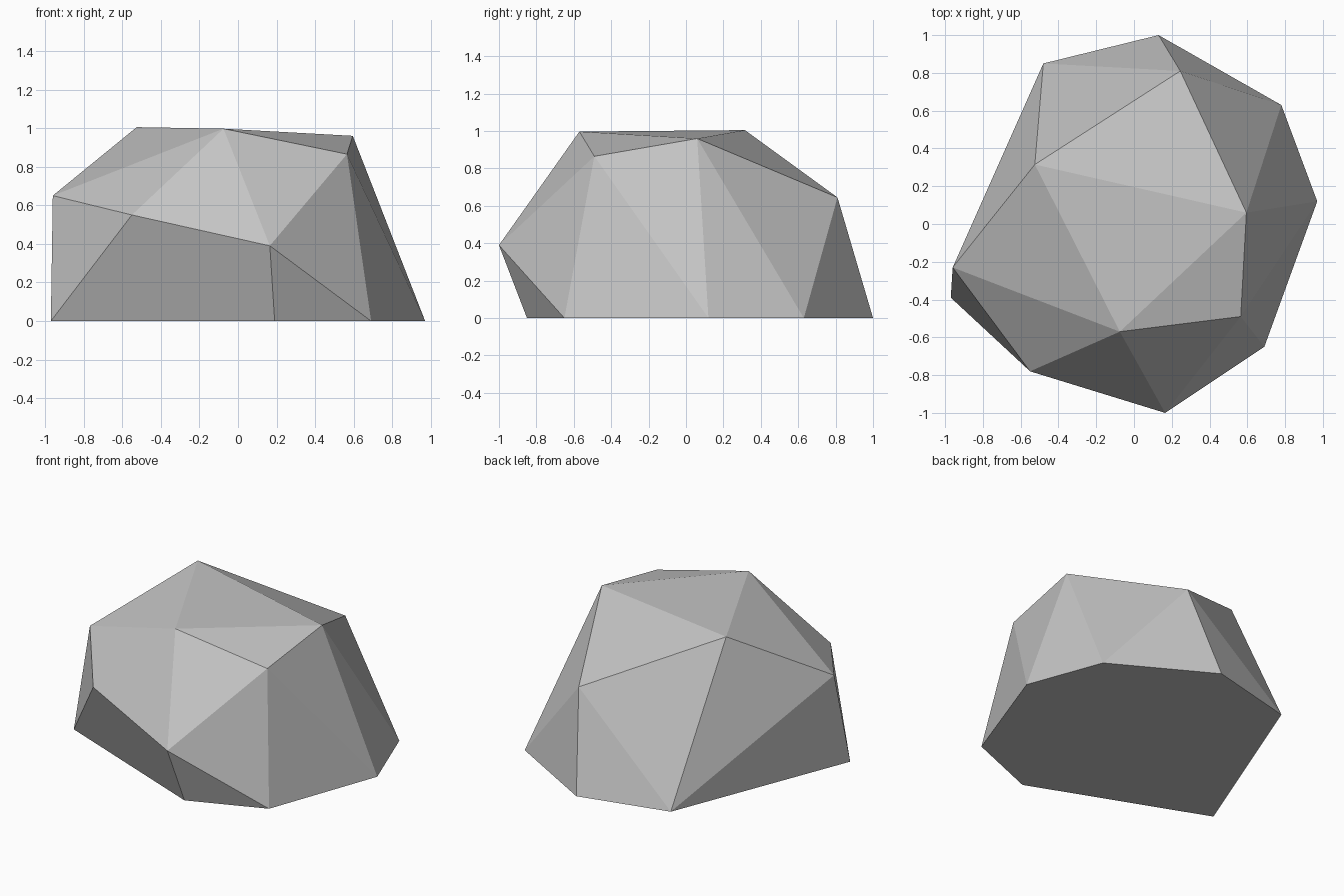
import bpy
import bmesh

cube = bpy.data.objects.get("Cube")
if cube:
    bpy.data.objects.remove(cube, do_unlink=True)

# Stone material
stone = bpy.data.materials.new("stone grey")
stone.use_nodes = True
colour = (0.55, 0.55, 0.55, 1.0)
stone.diffuse_color = colour
stone.node_tree.nodes["Principled BSDF"].inputs["Base Color"].default_value = colour

# Flat footprint of the boulder
footprint = [(-0.97, -0.39), (0.19, -0.85), (0.69, -0.65), (0.97, 0.12),
             (0.78, 0.63), (0.13, 1.0), (-0.48, 0.85)]

# Bulging shoulder corners
shoulder = [(-0.96, -0.23, 0.65), (-0.55, -0.78, 0.55),
            (0.165, -1.0, 0.39), (0.245, 0.81, 0.645)]

# Crown corners
crown = [(-0.525, 0.315, 1.005), (-0.075, -0.57, 0.997),
         (0.595, 0.06, 0.96), (0.565, -0.49, 0.865)]

# Wrap the corners in a faceted skin
bm = bmesh.new()
for co in [(x, y, 0) for x, y in footprint] + shoulder + crown:
    bm.verts.new(co)
bmesh.ops.convex_hull(bm, input=bm.verts)
bmesh.ops.recalc_face_normals(bm, faces=bm.faces)
for face in bm.faces:
    face.smooth = False

mesh = bpy.data.meshes.new("boulder")
bm.to_mesh(mesh)
bm.free()
mesh.materials.append(stone)
boulder = bpy.data.objects.new("boulder", mesh)
bpy.context.collection.objects.link(boulder)
